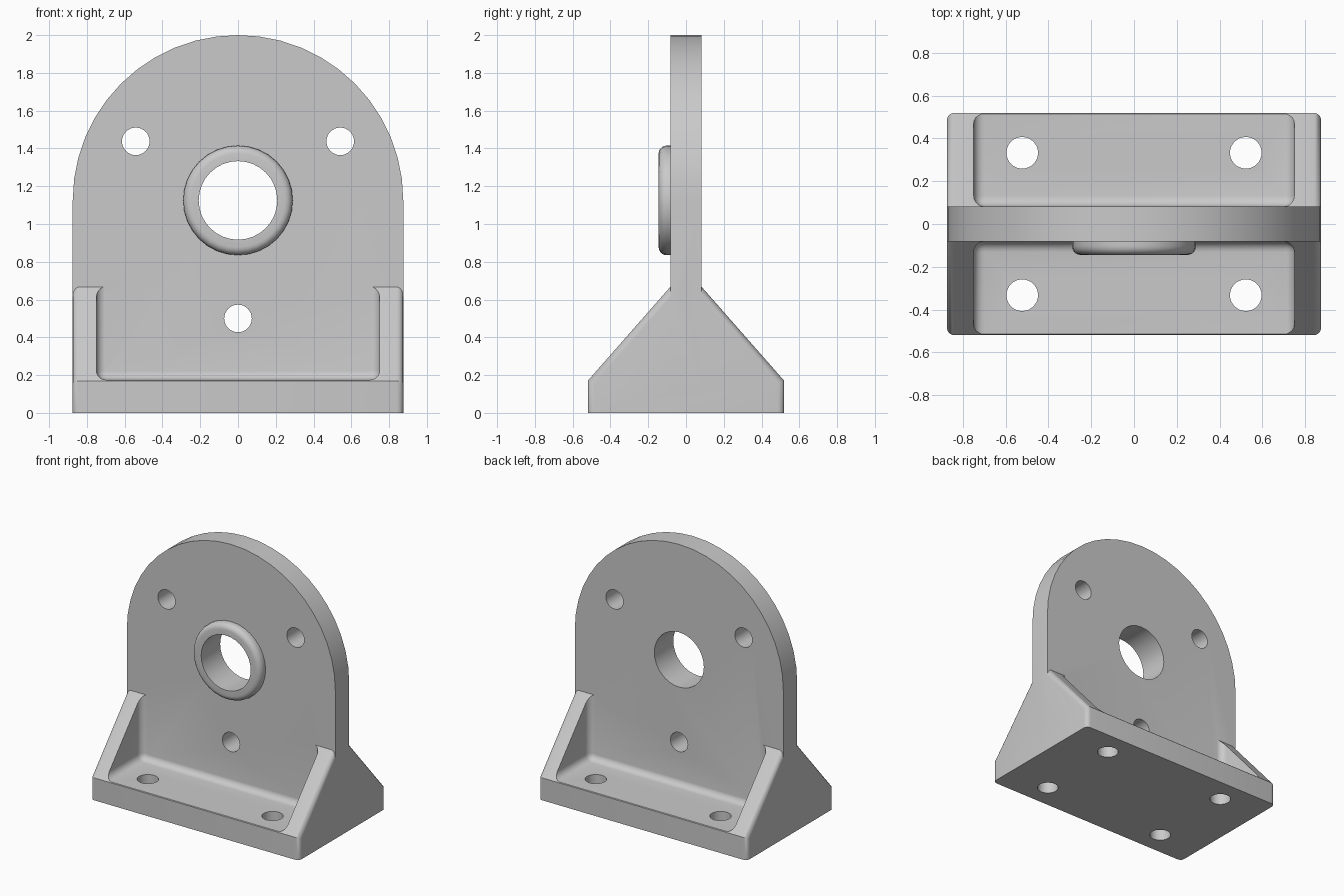
import bpy, bmesh, math
from mathutils import Matrix, Vector

cube = bpy.data.objects.get("Cube")
if cube:
    bpy.data.objects.remove(cube, do_unlink=True)

HALF_W, HALF_D, PLATE = 0.875, 0.52, 0.083   # half width, half depth, half plate thickness
BORE_Z, BOLT_R = 1.125, 0.625                # bore height, bolt circle radius
STEP_Z, GUSSET_Z = 0.17, 0.667

grey = bpy.data.materials.new("cast grey")
grey.use_nodes = True
grey.diffuse_color = (0.59, 0.59, 0.59, 1)
grey.node_tree.nodes["Principled BSDF"].inputs["Base Color"].default_value = (0.59, 0.59, 0.59, 1)


def make_object(name, bm):
    bmesh.ops.recalc_face_normals(bm, faces=bm.faces)
    mesh = bpy.data.meshes.new(name)
    bm.to_mesh(mesh)
    bm.free()
    mesh.materials.append(grey)
    obj = bpy.data.objects.new(name, mesh)
    bpy.context.collection.objects.link(obj)
    return obj


def prism(points, offset):
    """Closed solid between a loop of points and its shifted copy."""
    bm = bmesh.new()
    near = [bm.verts.new(p) for p in points]
    far = [bm.verts.new(Vector(p) + Vector(offset)) for p in points]
    bm.faces.new(near)
    bm.faces.new(far[::-1])
    for i in range(len(points)):
        bm.faces.new((near[i], near[i - 1], far[i - 1], far[i]))
    bmesh.ops.recalc_face_normals(bm, faces=bm.faces)
    return bm


def round_edges(bm, edges, radius, segments=5):
    bm.normal_update()
    bmesh.ops.bevel(bm, geom=edges, offset=radius, segments=segments, profile=0.5, affect='EDGES')


def cylinder(radius, length, sides=32):
    bm = bmesh.new()
    bmesh.ops.create_cone(bm, cap_ends=True, segments=sides, radius1=radius, radius2=radius, depth=length)
    return bm


def combine(target, tool, operation):
    """Apply a boolean and remove the helper."""
    tool.hide_render = True
    mod = target.modifiers.new("join", 'BOOLEAN')
    mod.operation, mod.solver, mod.object = operation, 'EXACT', tool
    bpy.context.view_layer.objects.active = target
    bpy.ops.object.modifier_apply(modifier=mod.name)
    bpy.data.objects.remove(tool, do_unlink=True)


def drill(target, x, y, z, radius, along_y):
    bm = cylinder(radius, 0.6)
    if along_y:
        bmesh.ops.rotate(bm, verts=bm.verts, matrix=Matrix.Rotation(math.pi / 2, 3, 'X'))
    bmesh.ops.translate(bm, vec=(x, y, z), verts=bm.verts)
    combine(target, make_object("hole_cutter", bm), 'DIFFERENCE')


# Foot with sloping sides that meet inside the upright
slope = (GUSSET_Z - STEP_Z) / (HALF_D - PLATE)
profile = [(-HALF_D, 0), (HALF_D, 0), (HALF_D, STEP_Z), (0, GUSSET_Z + slope * PLATE), (-HALF_D, STEP_Z)]
bm = prism([(-HALF_W, y, z) for y, z in profile], (2 * HALF_W, 0, 0))
outer = [e for e in bm.edges
         if abs(e.verts[0].co.x - e.verts[1].co.x) < 0.01 and max(v.co.z for v in e.verts) > 0.01]
round_edges(bm, outer, 0.035)
bracket = make_object("bearing_bracket", bm)

# Filleted pockets between the gussets, front and back
low, high = Vector((-0.75, PLATE - 0.001, 0.175)), Vector((0.75, 0.9, 0.95))
for side in (-1, 1):
    bm = bmesh.new()
    bmesh.ops.create_cube(bm, size=1)
    bmesh.ops.scale(bm, vec=high - low, verts=bm.verts)
    middle = (high + low) / 2
    bmesh.ops.translate(bm, vec=(middle.x, side * middle.y, middle.z), verts=bm.verts)
    round_edges(bm, bm.edges[:], 0.05)
    combine(bracket, make_object("pocket_cutter", bm), 'DIFFERENCE')

# Round-topped upright
arch = [(HALF_W * math.cos(math.pi * i / 24), -PLATE, BORE_Z + HALF_W * math.sin(math.pi * i / 24))
        for i in range(25)]
arch += [(-HALF_W, -PLATE, 0.1), (HALF_W, -PLATE, 0.1)]
combine(bracket, make_object("upright", prism(arch, (0, 2 * PLATE, 0))), 'UNION')

# Raised collar with a rounded rim
bm = cylinder(0.29, 0.1)
rim = [e for e in bm.edges if all(v.co.z > 0 for v in e.verts)]
round_edges(bm, rim, 0.042)
bmesh.ops.rotate(bm, verts=bm.verts, matrix=Matrix.Rotation(math.pi / 2, 3, 'X'))
bmesh.ops.translate(bm, vec=(0, -0.095, BORE_Z), verts=bm.verts)
combine(bracket, make_object("collar", bm), 'UNION')

# Bore, upright bolt holes and base bolt holes
drill(bracket, 0, 0, BORE_Z, 0.208, True)
for degrees in (30, 150, 270):
    a = math.radians(degrees)
    drill(bracket, BOLT_R * math.cos(a), 0, BORE_Z + BOLT_R * math.sin(a), 0.073, True)
for x in (-0.523, 0.523):
    for y in (-0.333, 0.333):
        drill(bracket, x, y, 0.1, 0.074, False)

bpy.ops.object.select_all(action='DESELECT')
bracket.select_set(True)
bpy.context.view_layer.objects.active = bracket
bpy.ops.object.shade_smooth_by_angle(angle=math.radians(30))
